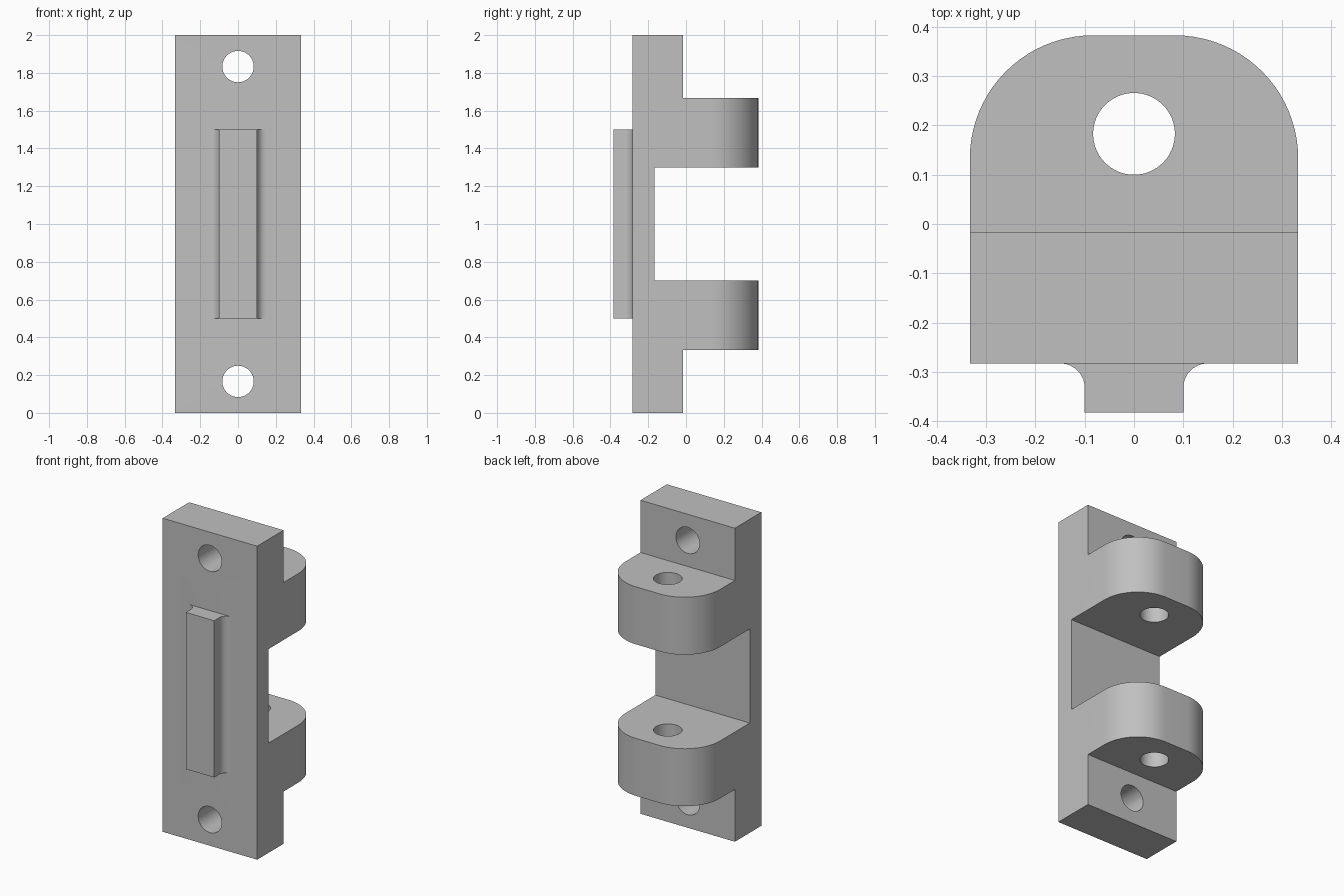
import bpy, bmesh
from math import cos, sin, pi, radians
from mathutils import Matrix

cube = bpy.data.objects.get("Cube")
if cube:
    bpy.data.objects.remove(cube, do_unlink=True)

grey = bpy.data.materials.new("plain_grey")
grey.use_nodes = True
grey.diffuse_color = (0.53, 0.53, 0.53, 1)
grey.node_tree.nodes["Principled BSDF"].inputs["Base Color"].default_value = grey.diffuse_color

HALF = 1 / 3                       # half width of the plate
FRONT, BACK = -0.283, 0.383        # plate front, lug tips
HOLE = 0.083


def add_object(name, bm):
    bmesh.ops.recalc_face_normals(bm, faces=bm.faces[:])
    mesh = bpy.data.meshes.new(name)
    bm.to_mesh(mesh)
    bm.free()
    mesh.materials.append(grey)
    obj = bpy.data.objects.new(name, mesh)
    bpy.context.collection.objects.link(obj)
    return obj


def prism(name, outline, z0, z1):
    bm = bmesh.new()
    face = bm.faces.new([bm.verts.new((x, y, z0)) for x, y in outline])
    extruded = bmesh.ops.extrude_face_region(bm, geom=[face])["geom"]
    top = [v for v in extruded if isinstance(v, bmesh.types.BMVert)]
    bmesh.ops.translate(bm, verts=top, vec=(0, 0, z1 - z0))
    return add_object(name, bm)


def box(name, y0, y1, z0, z1):
    return prism(name, [(-1, y0), (1, y0), (1, y1), (-1, y1)], z0, z1)


def cylinder(name, centre, depth, turn=0):
    bm = bmesh.new()
    place = Matrix.Translation(centre) @ Matrix.Rotation(turn, 4, 'X')
    bmesh.ops.create_cone(bm, cap_ends=True, segments=64, radius1=HOLE,
                          radius2=HOLE, depth=depth, matrix=place)
    return add_object(name, bm)


def arc(cx, cy, r, start, end, steps=20):
    angles = [radians(start + (end - start) * i / steps) for i in range(steps + 1)]
    return [(cx + r * cos(a), cy + r * sin(a)) for a in angles]


def mirrored(half):
    return half + [(-x, y) for x, y in reversed(half)]


def combine(target, tool, operation):
    mod = target.modifiers.new("boolean", 'BOOLEAN')
    mod.operation, mod.solver, mod.object = operation, 'EXACT', tool
    bpy.context.view_layer.objects.active = target
    bpy.ops.object.modifier_apply(modifier=mod.name)
    bpy.data.objects.remove(tool, do_unlink=True)


# Body with rounded rear corners
r = 0.25
body = prism("bracket_body", mirrored([(HALF, FRONT)] + arc(HALF - r, BACK - r, r, 0, 90)), 0, 2)

# Front rib with concave fillets at its root
rib = prism("front_rib", mirrored([(0.1, -BACK)] + arc(0.15, FRONT - 0.05, 0.05, 180, 90, 10)
                                  + [(0.15, FRONT + 0.02)]), 0.5, 1.5)

# Cut away the space above, below and between the two lugs
for y, z0, z1 in ((-0.017, -1, 1 / 3), (-0.167, 0.7, 1.3), (-0.017, 5 / 3, 3)):
    combine(body, box("lug_gap", y, 1, z0, z1), 'DIFFERENCE')

# Pin hole through both lugs, screw holes through the plate
combine(body, cylinder("pin_hole", (0, 0.183, 1), 4), 'DIFFERENCE')
for z in (1 / 6, 2 - 1 / 6):
    combine(body, cylinder("screw_hole", (0, -0.15, z), 1, pi / 2), 'DIFFERENCE')

combine(body, rib, 'UNION')

# Smooth the curved walls, keep the edges sharp
bpy.ops.object.select_all(action='DESELECT')
body.select_set(True)
bpy.context.view_layer.objects.active = body
bpy.ops.object.shade_smooth_by_angle(angle=radians(30))
